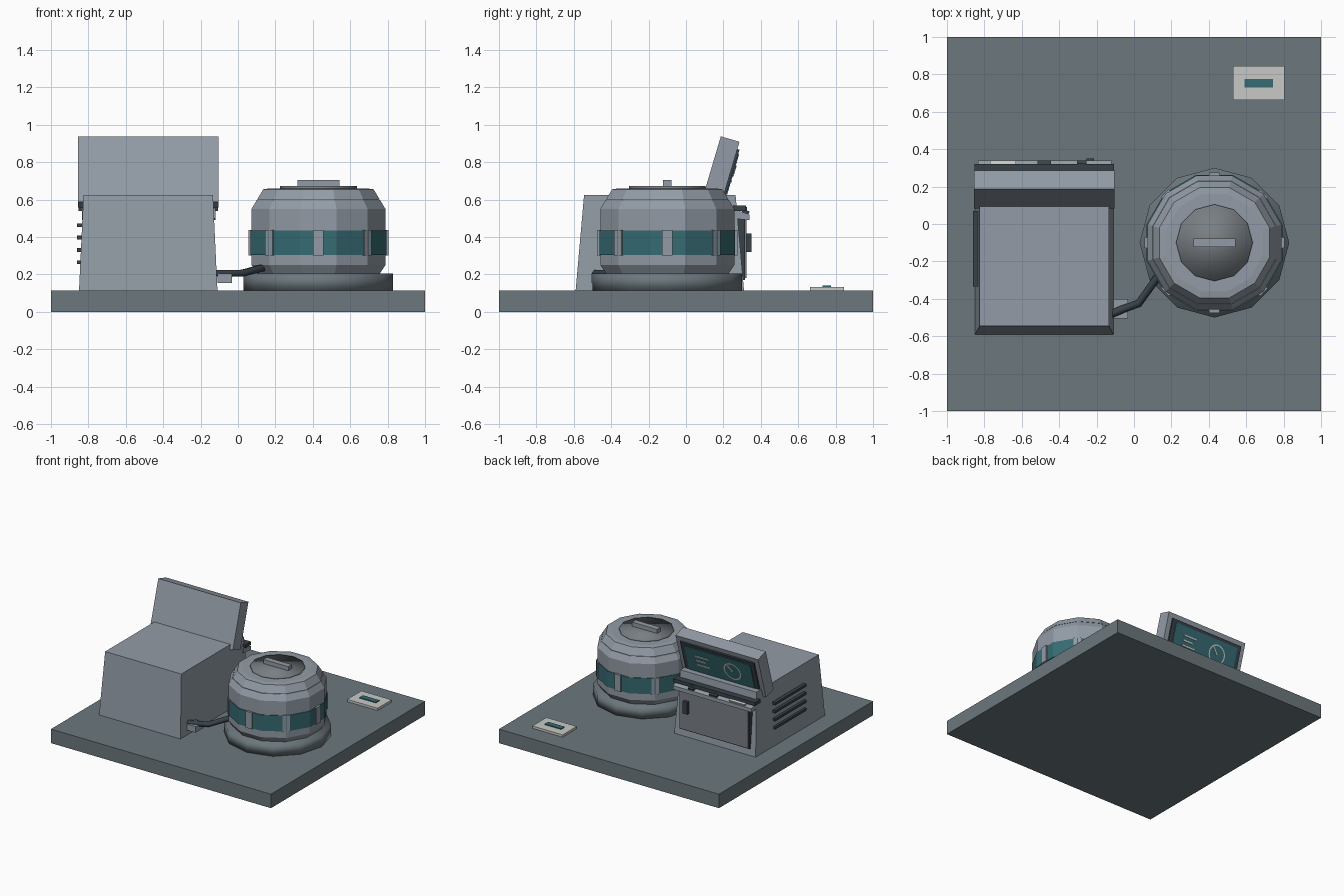
import bpy, bmesh, math
from mathutils import Vector, Matrix

if "Cube" in bpy.data.objects:
    bpy.data.objects.remove(bpy.data.objects["Cube"])


def material(name, rgb):
    m = bpy.data.materials.new(name)
    m.diffuse_color = (*rgb, 1)
    m.use_nodes = True
    m.node_tree.nodes["Principled BSDF"].inputs["Base Color"].default_value = m.diffuse_color
    return m


GREY = material("light_grey", (0.29, 0.33, 0.38))
SLATE = material("slate", (0.15, 0.185, 0.205))
METAL = material("mid_grey", (0.19, 0.21, 0.23))
TEAL = material("teal", (0.036, 0.145, 0.17))
DARK = material("charcoal", (0.04, 0.055, 0.067))
PALE = material("pale_grey", (0.58, 0.59, 0.57))


def finish(name, bm, mat, matrix=None, smooth=False):
    bmesh.ops.recalc_face_normals(bm, faces=bm.faces[:])
    for f in bm.faces:
        f.smooth = smooth
    me = bpy.data.meshes.new(name)
    bm.to_mesh(me)
    bm.free()
    me.materials.append(mat)
    ob = bpy.data.objects.new(name, me)
    bpy.context.collection.objects.link(ob)
    if matrix is not None:
        ob.matrix_world = matrix
    return ob


def box(name, x, y, z, mat, matrix=None):
    """Box given by its (min, max) range on each axis."""
    bm = bmesh.new()
    bmesh.ops.create_cube(bm, size=1)
    for v in bm.verts:
        v.co = Vector([(r[0] + r[1]) / 2 + c * (r[1] - r[0])
                       for c, r in zip(v.co, (x, y, z))])
    return finish(name, bm, mat, matrix)


def turned(name, profile, sides, phase, mat, matrix=None, smooth=False):
    """Closed solid turned round the local z axis from (radius, height) points."""
    bm = bmesh.new()
    rings = []
    for r, z in profile:
        rings.append([bm.verts.new((r * math.cos(a), r * math.sin(a), z))
                      for a in (phase + math.tau * i / sides for i in range(sides))])
    for lo, hi in zip(rings, rings[1:]):
        for i in range(sides):
            j = (i + 1) % sides
            bm.faces.new((lo[i], lo[j], hi[j], hi[i]))
    bm.faces.new(rings[0])
    bm.faces.new(rings[-1])
    return finish(name, bm, mat, matrix, smooth)


def extruded(name, profile, x0, x1, mat):
    """Side profile of (y, z) points extruded along x."""
    bm = bmesh.new()
    face = bm.faces.new([bm.verts.new((x0, y, z)) for y, z in profile])
    new = bmesh.ops.extrude_face_region(bm, geom=[face])["geom"]
    bmesh.ops.translate(bm, vec=(x1 - x0, 0, 0),
                        verts=[g for g in new if isinstance(g, bmesh.types.BMVert)])
    return finish(name, bm, mat)


FLOOR = 0.115
box("floor_slab", (-1, 1), (-1, 1), (0, FLOOR), SLATE)

# Tapered cabinet
cabinet = box("cabinet", (-0.85, -0.11), (-0.59, 0.31), (FLOOR, 0.625), GREY)
for v in cabinet.data.vertices:
    if v.co.z > 0.4:
        v.co.x += 0.024 if v.co.x < -0.4 else -0.024
        v.co.y += 0.045 if v.co.y < 0 else -0.045

# Side vents
for i in range(4):
    z = 0.265 + i * 0.066
    box(f"vent_{i + 1}", (-0.861, -0.825), (-0.335, 0.07), (z - 0.01, z + 0.01), DARK)

# Rear door and handle
box("door_rim", (-0.80, -0.16), (0.27, 0.316), (0.17, 0.50), DARK)
box("door", (-0.79, -0.17), (0.28, 0.324), (0.18, 0.49), METAL)
box("door_handle", (-0.255, -0.215), (0.32, 0.35), (0.32, 0.42), DARK)

# Sloped control shelf with keys
extruded("shelf", [(0.24, 0.555), (0.34, 0.52), (0.34, 0.49), (0.24, 0.50)],
         -0.835, -0.12, GREY)
box("shelf_bar", (-0.852, -0.108), (0.25, 0.322), (0.54, 0.568), DARK)
slope = Matrix.Translation((0, 0.33, 0.527)) @ Matrix.Rotation(-math.radians(19), 4, 'X')
for i, (x, w, m) in enumerate([(-0.70, 0.14, PALE), (-0.48, 0.07, DARK), (-0.28, 0.05, DARK)]):
    box(f"shelf_key_{i + 1}", (x - w / 2, x + w / 2), (-0.02, 0.006), (-0.01, 0.012), m, slope)
box("shelf_knob", (-0.30, -0.26), (0.30, 0.325), (0.53, 0.56), DARK)

# Tilted display housing; local y points out of the screen
tilt = Matrix.Translation((-0.48, 0.185, 0.751)) @ Matrix.Rotation(-math.radians(16.5), 4, 'X')
box("display_housing", (-0.375, 0.375), (-0.052, 0.052), (-0.185, 0.18), GREY, tilt)
box("display_bezel", (-0.335, 0.335), (0.05, 0.064), (-0.135, 0.14), DARK, tilt)
box("display_screen", (-0.30, 0.30), (0.06, 0.069), (-0.11, 0.115), TEAL, tilt)
for i, w in enumerate((0.12, 0.09, 0.12)):
    z = 0.045 - i * 0.04
    box(f"screen_line_{i + 1}", (0.21 - w, 0.21), (0.067, 0.073), (z - 0.006, z + 0.006), PALE, tilt)

# Dial ring and needle on the screen
dial = tilt @ Matrix.Translation((-0.12, 0.07, 0.0)) @ Matrix.Rotation(-math.pi / 2, 4, 'X')
bm = bmesh.new()
loops = [[bm.verts.new((r * math.cos(a), r * math.sin(a), 0.003))
          for a in (math.tau * i / 20 for i in range(20))] for r in (0.068, 0.078)]
for i in range(20):
    j = (i + 1) % 20
    bm.faces.new((loops[0][i], loops[1][i], loops[1][j], loops[0][j]))
finish("dial_ring", bm, PALE, dial)
box("dial_needle", (-0.006, 0.006), (-0.005, 0.065), (-0.002, 0.004), PALE,
    dial @ Matrix.Rotation(math.radians(-140), 4, 'Z'))

# Drum: plinth, body, lid and cap
drum = Matrix.Translation((0.43, -0.1, 0))
STEP = math.tau / 12
K = 1 / math.cos(STEP / 2)
turned("drum_plinth", [(0.40, FLOOR), (0.40, 0.205)], 12, 0, SLATE, drum, True)
turned("drum_body", [(0.325 * K, 0.20), (0.358 * K, 0.25), (0.358 * K, 0.55), (0.33 * K, 0.597)],
       12, STEP / 2, GREY, drum)
turned("drum_seam", [(0.325 * K, 0.592), (0.325 * K, 0.602)], 12, STEP / 2, DARK, drum)
turned("drum_lid", [(0.328 * K, 0.60), (0.295 * K, 0.655), (0.26 * K, 0.66)],
       12, STEP / 2, GREY, drum)
turned("drum_band", [(0.363 * K, 0.305), (0.363 * K, 0.435)], 12, STEP / 2, TEAL, drum)
turned("drum_cap", [(0.205, 0.655), (0.205, 0.672)], 12, 0, METAL, drum, True)
box("cap_handle", (-0.113, 0.113), (-0.023, 0.023), (0.67, 0.705), GREY, drum)

# Upright clips over the band
for i in range(8):
    box(f"band_clip_{i + 1}", (0.345, 0.375), (-0.028, 0.028), (0.302, 0.438), GREY,
        drum @ Matrix.Rotation(i * math.tau / 8, 4, 'Z'))

# Hose between cabinet and drum, with its support block
curve = bpy.data.curves.new("hose", 'CURVE')
curve.dimensions = '3D'
curve.bevel_depth = 0.021
curve.bevel_resolution = 1
curve.use_fill_caps = True
spline = curve.splines.new('POLY')
path = [(-0.14, -0.49, 0.207), (-0.06, -0.455, 0.205), (0.025, -0.425, 0.207), (0.15, -0.25, 0.24)]
spline.points.add(len(path) - 1)
for p, co in zip(spline.points, path):
    p.co = (*co, 1)
curve.materials.append(DARK)
bpy.context.collection.objects.link(bpy.data.objects.new("hose", curve))
box("hose_block", (-0.11, -0.033), (-0.505, -0.40), (0.155, 0.205), GREY)

# Floor plaque with a teal strip
box("floor_plaque", (0.53, 0.805), (0.662, 0.845), (FLOOR, 0.134), PALE)
box("plaque_strip", (0.592, 0.742), (0.73, 0.775), (0.133, 0.141), TEAL)
